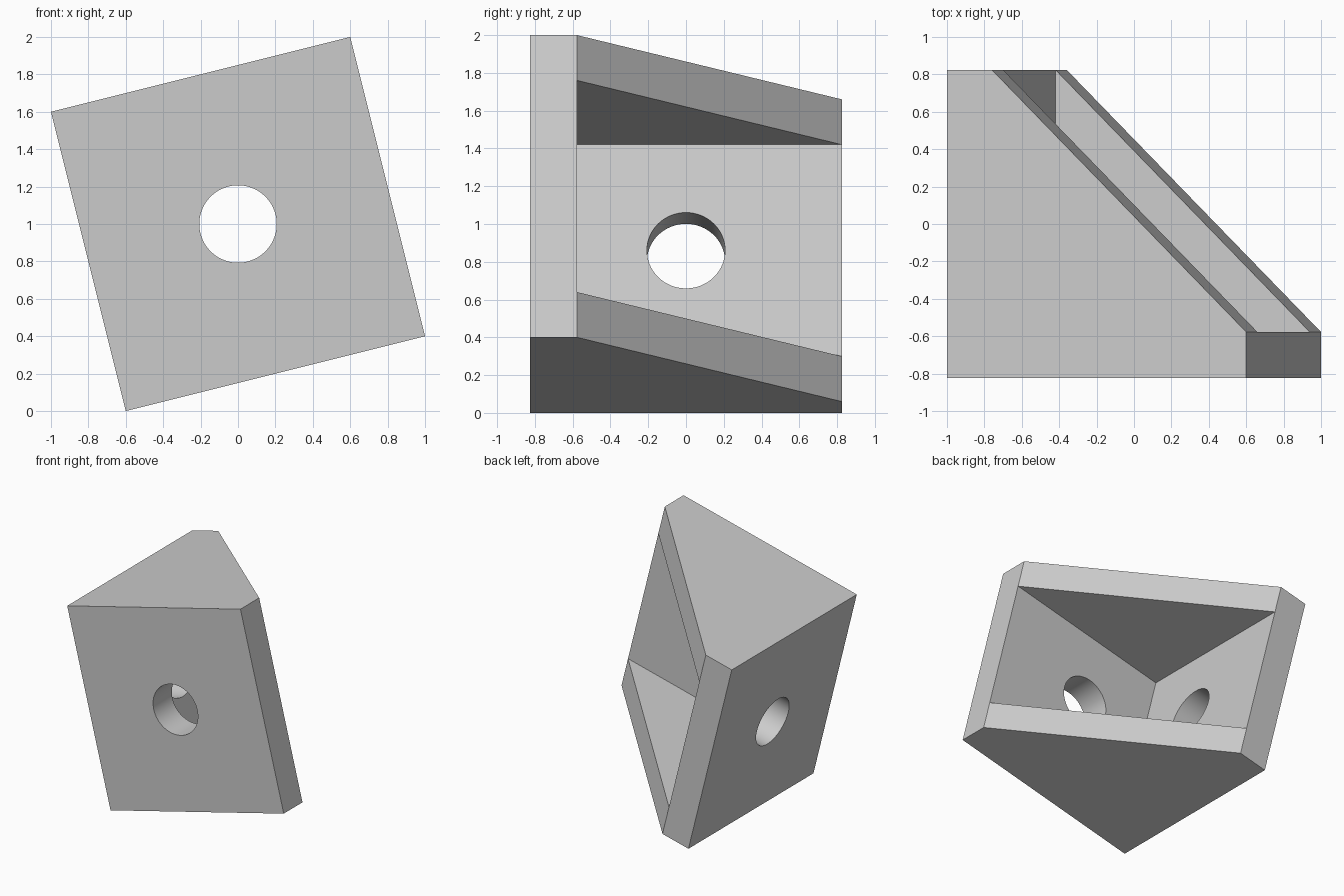
import bpy
import bmesh
import math
from mathutils import Matrix

HALF = 0.8246        # half the side of the bounding cube
WALL = 0.247         # wall thickness
INNER = WALL - HALF  # inner face of both walls
HOLE = 0.207
TILT = math.atan(0.25)

cube = bpy.data.objects.get("Cube")
if cube:
    bpy.data.objects.remove(cube, do_unlink=True)

grey = bpy.data.materials.new("plain grey")
grey.use_nodes = True
colour = (0.6, 0.6, 0.6, 1)
grey.diffuse_color = colour
grey.node_tree.nodes["Principled BSDF"].inputs["Base Color"].default_value = colour


def prism(name, outline, half_height):
    """Extrude a flat outline symmetrically about z = 0."""
    bm = bmesh.new()
    face = bm.faces.new([bm.verts.new((x, y, -half_height)) for x, y in outline])
    top = bmesh.ops.extrude_face_region(bm, geom=[face])["geom"]
    moved = [v for v in top if isinstance(v, bmesh.types.BMVert)]
    bmesh.ops.translate(bm, verts=moved, vec=(0, 0, 2 * half_height))
    bmesh.ops.recalc_face_normals(bm, faces=bm.faces)
    mesh = bpy.data.meshes.new(name)
    bm.to_mesh(mesh)
    bm.free()
    obj = bpy.data.objects.new(name, mesh)
    bpy.context.collection.objects.link(obj)
    mesh.materials.append(grey)
    return obj


def circle(radius, sides=64):
    return [(radius * math.cos(2 * math.pi * i / sides),
             radius * math.sin(2 * math.pi * i / sides)) for i in range(sides)]


# Solid corner block with its back corner sliced off
bracket = prism("corner_bracket", [(-HALF, -HALF), (HALF, -HALF), (HALF, INNER),
                                   (INNER, HALF), (-HALF, HALF)], HALF)

# Pocket between the walls and the two gussets, and a bolt hole per wall
pocket = prism("pocket_cutter", [(INNER, INNER), (2, INNER), (2, 2), (INNER, 2)],
               HALF - WALL)
front_hole = prism("front_hole_cutter", circle(HOLE), 1.2)
front_hole.data.transform(Matrix.Rotation(math.pi / 2, 4, "X"))
side_hole = prism("side_hole_cutter", circle(HOLE), 1.2)
side_hole.data.transform(Matrix.Rotation(math.pi / 2, 4, "Y"))

bpy.ops.object.select_all(action="DESELECT")
bpy.context.view_layer.objects.active = bracket
bracket.select_set(True)
for cutter in (pocket, front_hole, side_hole):
    cutter.hide_render = True
    cut = bracket.modifiers.new(cutter.name, "BOOLEAN")
    cut.operation = "DIFFERENCE"
    cut.solver = "EXACT"
    cut.object = cutter
    bpy.ops.object.modifier_apply(modifier=cut.name)
    bpy.data.objects.remove(cutter, do_unlink=True)

# Tilt the bracket so it stands on its lower edge
bracket.data.transform(Matrix.Translation((0, 0, 1)) @ Matrix.Rotation(-TILT, 4, "Y"))
bpy.ops.object.shade_smooth_by_angle(angle=math.radians(30))
